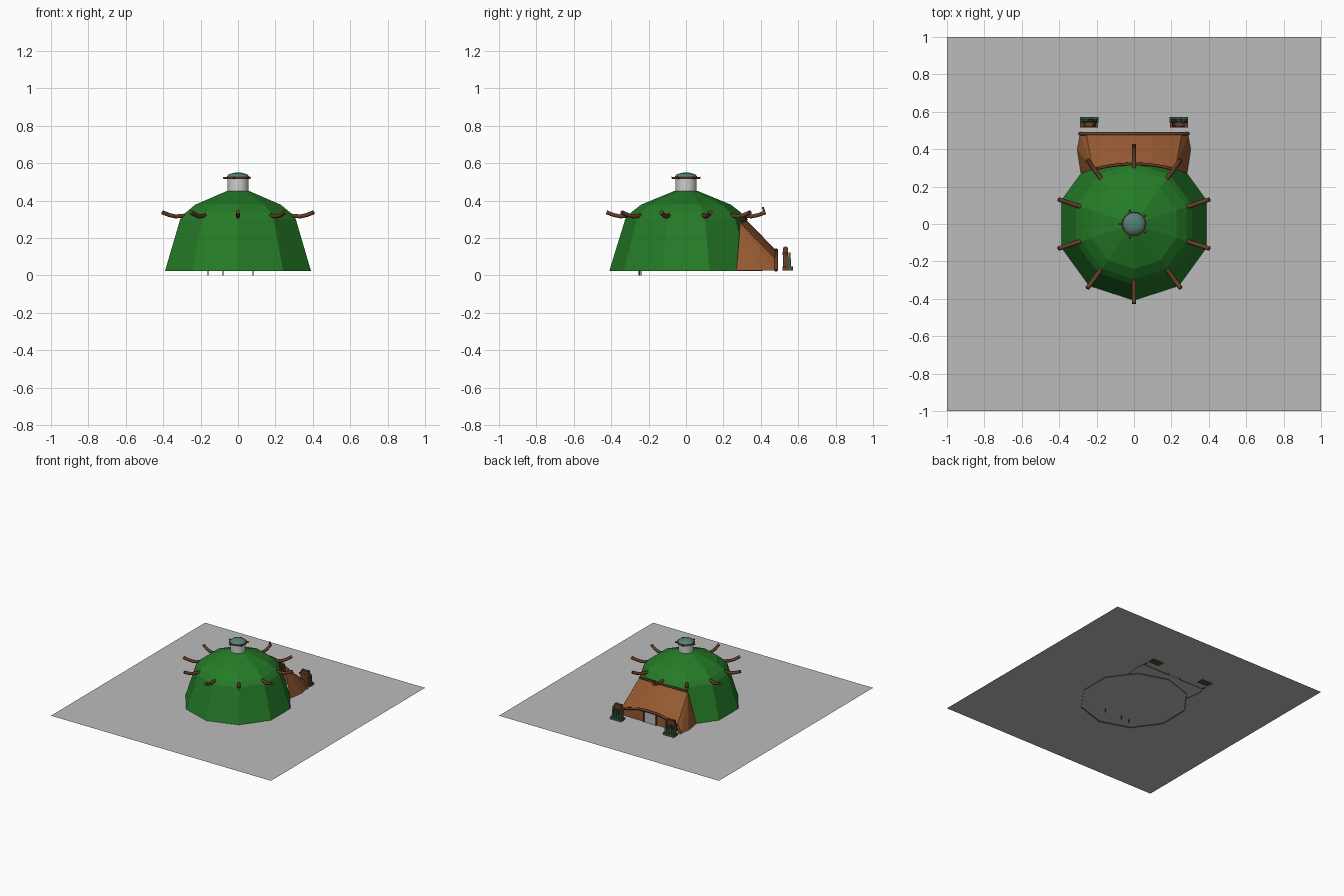
import bpy, bmesh, math
from mathutils import Vector

cube = bpy.data.objects.get("Cube")
if cube:
    bpy.data.objects.remove(cube, do_unlink=True)


def material(name, r, g, b):
    m = bpy.data.materials.new(name)
    m.use_nodes = True
    m.diffuse_color = (r, g, b, 1)
    m.node_tree.nodes["Principled BSDF"].inputs["Base Color"].default_value = (r, g, b, 1)
    return m


GREEN = material("tent green", 0.018, 0.2, 0.02)
GREY = material("ground grey", 0.5, 0.5, 0.5)
PALE = material("chimney pale grey", 0.62, 0.62, 0.62)
BROWN = material("awning brown", 0.3, 0.1, 0.03)
WOOD = material("dark wood", 0.13, 0.05, 0.02)
TEAL = material("cap teal", 0.09, 0.22, 0.18)
MOSS = material("moss green", 0.05, 0.1, 0.06)


def mesh_object(name, verts, faces, mat):
    me = bpy.data.meshes.new(name)
    me.from_pydata(verts, [], faces)
    bm = bmesh.new()
    bm.from_mesh(me)
    bmesh.ops.recalc_face_normals(bm, faces=bm.faces)
    bm.to_mesh(me)
    bm.free()
    me.materials.append(mat)
    ob = bpy.data.objects.new(name, me)
    bpy.context.collection.objects.link(ob)
    return ob


def lathe(name, profile, sides, mat, smooth=False):
    """Revolve (radius, z) points, starting at the -y direction."""
    verts, faces = [], []
    for r, z in profile:
        for i in range(sides):
            a = 2 * math.pi * i / sides - math.pi / 2
            verts.append((r * math.cos(a), r * math.sin(a), z))
    for k in range(len(profile) - 1):
        for i in range(sides):
            j = (i + 1) % sides
            faces.append((k * sides + i, k * sides + j, (k + 1) * sides + j, (k + 1) * sides + i))
    top = (len(profile) - 1) * sides
    faces.append(tuple(range(top, top + sides)))
    ob = mesh_object(name, verts, faces, mat)
    if smooth:
        for p in ob.data.polygons:
            p.use_smooth = len(p.vertices) == 4
    return ob


def box(name, center, size, mat, taper=1.0):
    verts = []
    for sz in (-1, 1):
        t = taper if sz > 0 else 1
        for sx, sy in ((-1, -1), (1, -1), (1, 1), (-1, 1)):
            verts.append((center[0] + sx * size[0] / 2 * t,
                          center[1] + sy * size[1] / 2 * t,
                          center[2] + sz * size[2] / 2))
    faces = [(0, 1, 2, 3), (4, 5, 6, 7)]
    faces += [(i, (i + 1) % 4, (i + 1) % 4 + 4, i + 4) for i in range(4)]
    return mesh_object(name, verts, faces, mat)


def pole(name, points, radius, mat):
    cu = bpy.data.curves.new(name, 'CURVE')
    cu.dimensions = '3D'
    cu.bevel_depth = radius
    cu.bevel_resolution = 1
    cu.use_fill_caps = True
    sp = cu.splines.new('POLY')
    sp.points.add(len(points) - 1)
    for p, co in zip(sp.points, points):
        p.co = (*co, 1)
    cu.materials.append(mat)
    ob = bpy.data.objects.new(name, cu)
    bpy.context.collection.objects.link(ob)
    return ob


# Ground sheet
G = 0.03
mesh_object("ground", [(-1, -1, G), (1, -1, G), (1, 1, G), (-1, 1, G)], [(0, 1, 2, 3)], GREY)

# Ten-sided tent
lathe("tent_dome", [(0.41, 0.024), (0.325, 0.3), (0.295, 0.335), (0.24, 0.378), (0.06, 0.452)], 10, GREEN)

# Chimney with a capped top
lathe("chimney", [(0.057, 0.44), (0.057, 0.52)], 24, PALE, True)
lathe("chimney_cap_rim", [(0.06, 0.514), (0.066, 0.516), (0.066, 0.526)], 20, WOOD)
lathe("chimney_cap", [(0.062, 0.524), (0.052, 0.538), (0.03, 0.547), (0.006, 0.55)], 20, TEAL, True)
for k in range(5):
    a = math.radians(36 + 72 * k)
    d = Vector((math.cos(a), math.sin(a), 0))
    pole("cap_stick", [d * 0.045 + Vector((0, 0, 0.518)), d * 0.08 + Vector((0, 0, 0.522))], 0.006, WOOD)

# Curved poles sticking out at every corner
for k in range(10):
    a = math.radians(36 * k - 90)
    path = [(0.29, 0.32), (0.35, 0.315), (0.385, 0.322), (0.425, 0.337)]
    pole("tent_pole", [(r * math.cos(a), r * math.sin(a), z) for r, z in path], 0.012, WOOD)
pole("pole_hook", [(0, 0.42, 0.335), (0, 0.41, 0.365)], 0.006, WOOD)

# Awning roof: upper edge on the tent, lower edge an arch
half_arch = [(0.0, 0.135), (0.1, 0.13), (0.19, 0.108), (0.255, 0.085)]
arch = [(-x, z) for x, z in reversed(half_arch[1:])] + half_arch
n = len(arch)
upper = []
for x, z in arch:
    t = x / 0.255
    upper.append((0.22 * t, 0.322 - 0.032 * t * t, 0.297 - 0.017 * t * t))
lower = [(x, 0.48, z) for x, z in arch]
mesh_object("awning_roof", upper + lower,
            [(i, i + 1, n + i + 1, n + i) for i in range(n - 1)], BROWN)

# Awning side walls
for s in (-1, 1):
    side = [(s * 0.22, 0.29, 0.28), (s * 0.255, 0.48, 0.085), (s * 0.29, 0.48, 0.026),
            (s * 0.305, 0.4, 0.026), (s * 0.285, 0.27, 0.026)]
    mesh_object("awning_side", side, [(0, 1, 2), (0, 2, 3), (0, 3, 4)], BROWN)

# Wooden trim along the awning edges
front_edge = [(-0.29, 0.482, 0.026)] + [(x, 0.482, z) for x, z in arch] + [(0.29, 0.482, 0.026)]
pole("awning_front_beam", front_edge, 0.01, WOOD)
pole("awning_top_beam", [(x, y, z + 0.002) for x, y, z in upper], 0.008, WOOD)

# Recessed front wall and door
mesh_object("porch_wall", [(x, 0.463, z) for x, y, z in front_edge],
            [tuple(range(len(front_edge)))], BROWN)
box("door", (0, 0.465, 0.07), (0.1, 0.008, 0.09), GREY)
for s in (-1, 1):
    box("door_frame", (s * 0.055, 0.467, 0.075), (0.012, 0.012, 0.1), WOOD)

# Wooden gate posts with mossy planks
for s in (-1, 1):
    x = s * 0.24
    box("post_shaft", (x, 0.532, 0.088), (0.075, 0.03, 0.124), WOOD, 0.85)
    box("post_foot", (x, 0.54, 0.036), (0.095, 0.05, 0.02), WOOD)
    box("post_crossbar", (x, 0.53, 0.118), (0.095, 0.026, 0.016), WOOD)
    box("moss_bank", (x, 0.557, 0.037), (0.1, 0.03, 0.022), MOSS)
    for k in range(4):
        box("moss_tuft", (x - 0.033 + 0.022 * k, 0.553, 0.07 + 0.012 * (k % 2)),
            (0.02, 0.02, 0.08), MOSS, 0.5)
    for k in (-1, 1):
        box("post_tip", (x + k * 0.022, 0.532, 0.145), (0.018, 0.02, 0.02), WOOD, 0.6)

# Small pegs under the floor
for x, y in ((-0.16, -0.25), (-0.08, -0.24), (0.08, -0.24)):
    box("floor_peg", (x, y, 0.025), (0.006, 0.006, 0.05), WOOD)
